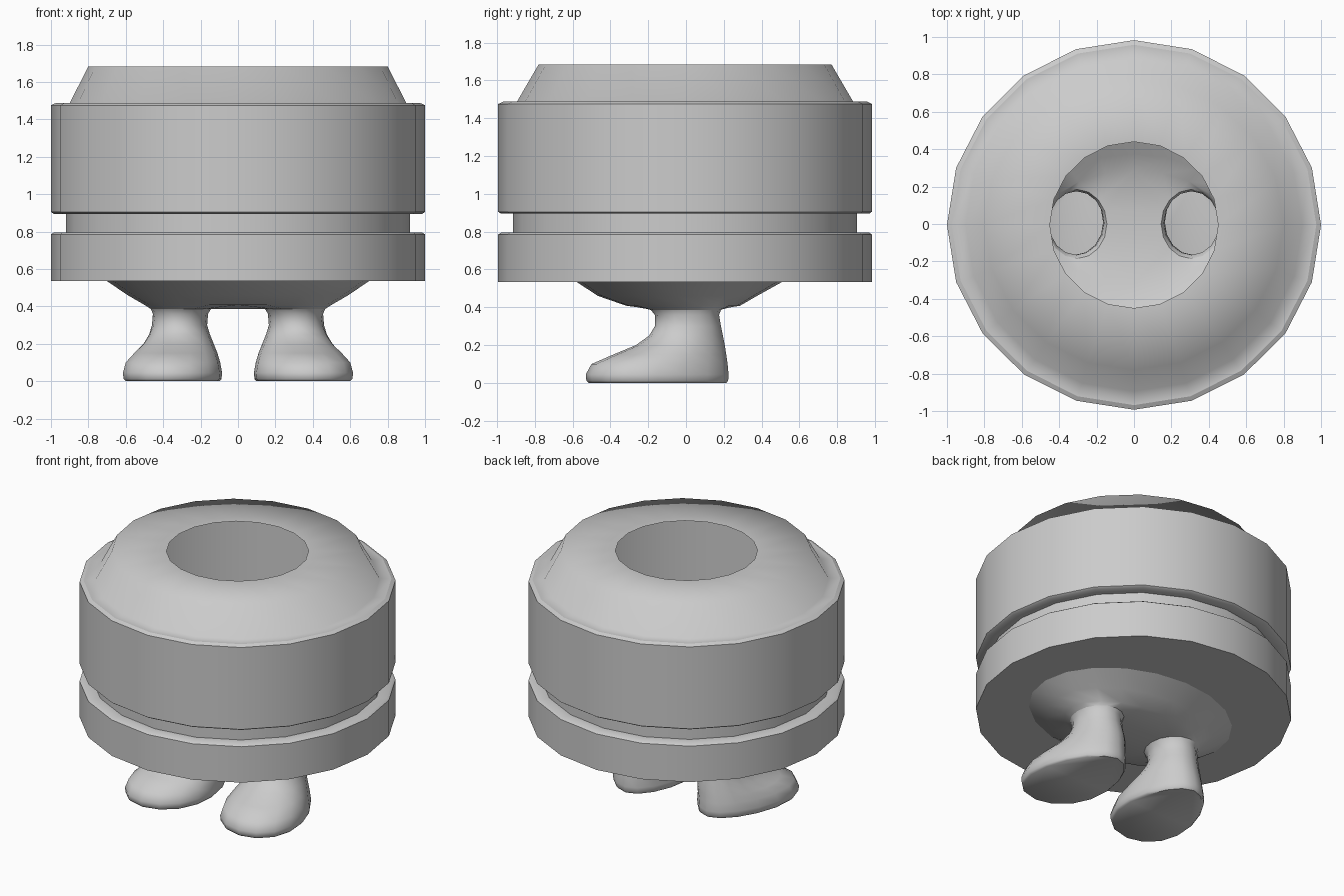
import bpy, bmesh, math
from math import sin, cos, pi

SIDES = 20

if "Cube" in bpy.data.objects:
    bpy.data.objects.remove(bpy.data.objects["Cube"], do_unlink=True)

grey = bpy.data.materials.new("plain_grey")
grey.use_nodes = True
grey.diffuse_color = (0.6, 0.6, 0.6, 1)
grey.node_tree.nodes["Principled BSDF"].inputs["Base Color"].default_value = (0.6, 0.6, 0.6, 1)


def ellipse(rx, z, ry=None, cy=-0.005, cx=0.0, n=SIDES):
    """One horizontal ring of points, counter-clockwise from above."""
    ry = rx * 0.988 if ry is None else ry
    return [(cx + rx * cos(2 * pi * i / n), cy + ry * sin(2 * pi * i / n), z) for i in range(n)]


def loft(bm, rings):
    """Skin a stack of rings from top to bottom; returns the vertex rings."""
    loops = [[bm.verts.new(p) for p in ring] for ring in rings]
    for a, b in zip(loops, loops[1:]):
        for i in range(len(a)):
            j = (i + 1) % len(a)
            bm.faces.new((a[i], b[i], b[j], a[j]))
    return loops


def finish(name, bm, angle):
    mesh = bpy.data.meshes.new(name)
    bm.to_mesh(mesh)
    bm.free()
    mesh.materials.append(grey)
    obj = bpy.data.objects.new(name, mesh)
    bpy.context.collection.objects.link(obj)
    bpy.ops.object.select_all(action='DESELECT')
    obj.select_set(True)
    bpy.context.view_layer.objects.active = obj
    bpy.ops.object.shade_smooth_by_angle(angle=math.radians(angle))
    return obj


def shell(name, rings, angle=50):
    bm = bmesh.new()
    loft(bm, rings)
    return finish(name, bm, angle)


def leg_ring(side, z, x0, x1, y0, y1, toe=0.0, n=16):
    """Leg section; toe widens the front and turns it slightly outward."""
    ring = []
    for i in range(n):
        a = 2 * pi * i / n
        front = -sin(a)
        x = (x0 + x1) / 2 * side + (x1 - x0) / 2 * cos(a) * (1 + 0.2 * toe * front)
        ring.append((x + side * 0.03 * toe * front, (y0 + y1) / 2 + (y1 - y0) / 2 * sin(a), z))
    return ring


# Domed top with its round opening
shell("top_dome", [ellipse(0.45, 1.683), ellipse(0.8, 1.683, 0.775),
                   ellipse(0.9, 1.487), ellipse(0.975, 1.487)], 75)

# Bands around the body
shell("upper_band", [ellipse(r, z) for r, z in (
    (0.975, 1.487), (1.0, 1.475), (1.0, 0.905), (0.985, 0.895), (0.92, 0.895))])
shell("groove", [ellipse(0.92, 0.895), ellipse(0.92, 0.795)])
belly_rim = ellipse(0.7, 0.535, 0.545, -0.035)
shell("lower_band", [ellipse(r, z) for r, z in (
    (0.92, 0.795), (0.985, 0.795), (1.0, 0.785), (1.0, 0.535))] + [belly_rim])

# Belly bowl, its floor open where the hollow legs start
NECK = (0.385, 0.145, 0.465, -0.185, 0.185)
bm = bmesh.new()
loops = loft(bm, [belly_rim, ellipse(0.59, 0.46, 0.42, -0.045), ellipse(0.5, 0.408, 0.3, -0.015)])
edges = [bm.edges.get((v, loops[-1][i - 1])) for i, v in enumerate(loops[-1])]
for side in (-1, 1):
    verts = [bm.verts.new(p) for p in leg_ring(side, *NECK)]
    edges += [bm.edges.new((v, verts[i - 1])) for i, v in enumerate(verts)]
fill = bmesh.ops.triangle_fill(bm, edges=edges, use_beauty=True)
for f in fill["geom"]:
    if isinstance(f, bmesh.types.BMFace):
        f.normal_update()
        if f.normal.z > 0:
            f.normal_flip()
finish("belly", bm, 60)

# Legs with feet pointing forward
SECTIONS = (
    NECK,
    (0.36, 0.16, 0.455, -0.165, 0.175),
    (0.30, 0.165, 0.46, -0.165, 0.185, 0.1),
    (0.25, 0.15, 0.475, -0.195, 0.195, 0.3),
    (0.20, 0.13, 0.505, -0.265, 0.205, 0.5),
    (0.15, 0.11, 0.55, -0.385, 0.213, 0.8),
    (0.10, 0.095, 0.59, -0.50, 0.22, 1.0),
    (0.045, 0.085, 0.605, -0.53, 0.225, 1.0),
    (0.012, 0.088, 0.602, -0.527, 0.223, 1.0),
    (0.0, 0.10, 0.59, -0.515, 0.213, 1.0),
)
for side, name in ((-1, "right_leg"), (1, "left_leg")):
    bm = bmesh.new()
    loops = loft(bm, [leg_ring(side, *s) for s in SECTIONS])
    bm.faces.new(loops[-1][::-1])
    finish(name, bm, 50)
